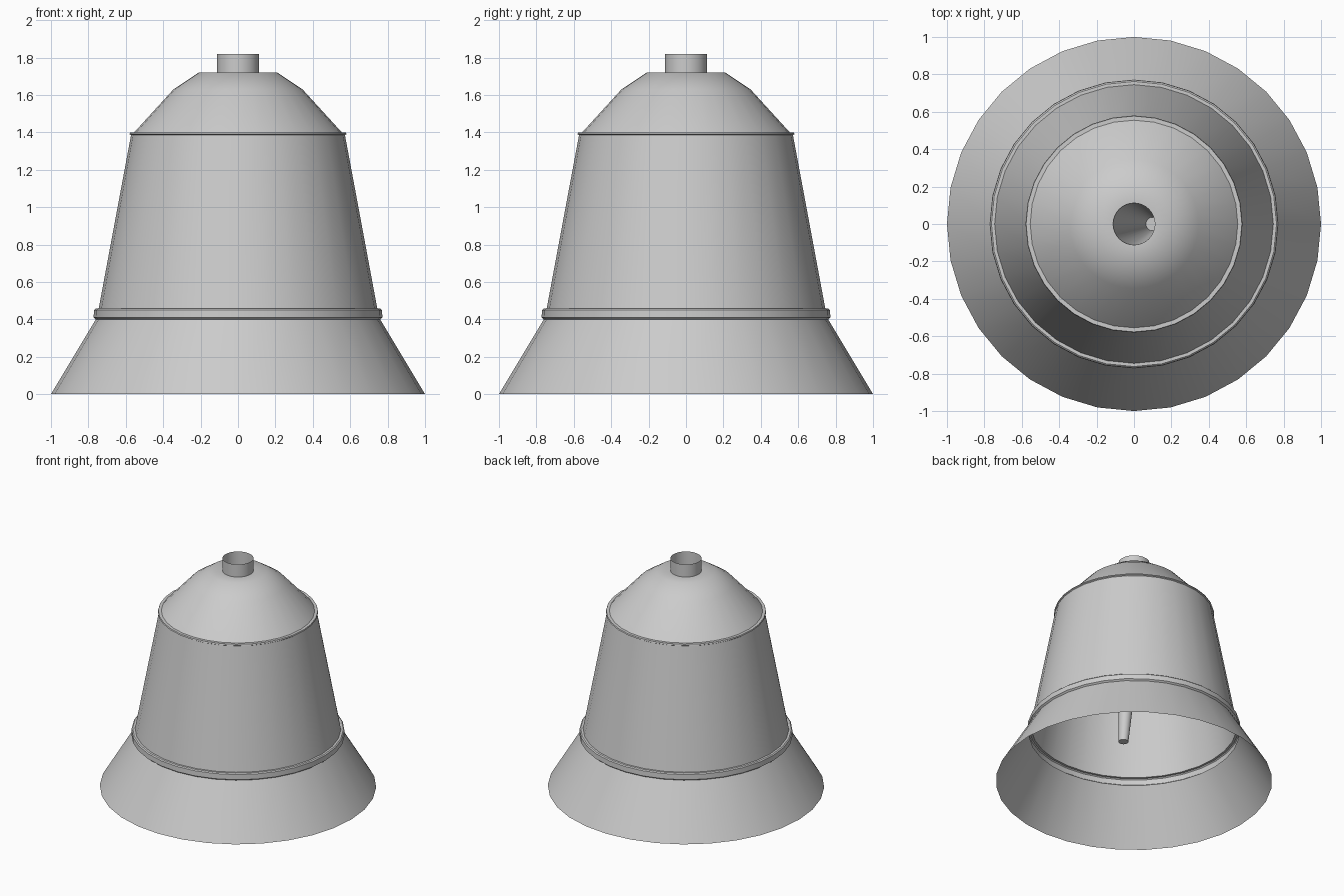
import bpy, bmesh, math

if "Cube" in bpy.data.objects:
    bpy.data.objects.remove(bpy.data.objects["Cube"])

SEG = 32


def loft(name, rings, cap=False, angle=40):
    """Open skin through circular rings given as (radius, z, x offset)."""
    bm = bmesh.new()
    loops = []
    for r, z, ox in rings:
        loops.append([bm.verts.new((ox + r * math.cos(2 * math.pi * i / SEG),
                                    r * math.sin(2 * math.pi * i / SEG), z))
                      for i in range(SEG)])
    for a, b in zip(loops, loops[1:]):
        for i in range(SEG):
            j = (i + 1) % SEG
            bm.faces.new((a[i], a[j], b[j], b[i]))
    if cap:
        bm.faces.new(list(reversed(loops[0])))
    me = bpy.data.meshes.new(name)
    bm.to_mesh(me)
    bm.free()
    ob = bpy.data.objects.new(name, me)
    bpy.context.collection.objects.link(ob)
    bpy.ops.object.select_all(action='DESELECT')
    ob.select_set(True)
    bpy.context.view_layer.objects.active = ob
    bpy.ops.object.shade_smooth_by_angle(angle=math.radians(angle))
    return ob


def lathe(name, profile, angle=40):
    return loft(name, [(r, z, 0) for r, z in profile], angle=angle)


# Flared skirt with the lower raised band
lathe("skirt", [(1.0, 0), (0.76, 0.40)])
lathe("lower_band", [(0.76, 0.40), (0.772, 0.41), (0.77, 0.45), (0.762, 0.457), (0.745, 0.457)], 25)

# Tapered waist with the thin upper band
lathe("waist", [(0.745, 0.457), (0.572, 1.385)])
lathe("upper_band", [(0.572, 1.385), (0.58, 1.39), (0.577, 1.40), (0.555, 1.40)], 25)

# Shoulder dome, flat shoulder and open crown tube
lathe("dome", [(0.555, 1.40), (0.345, 1.63), (0.21, 1.72), (0.112, 1.72)])
lathe("crown_tube", [(0.112, 1.72), (0.112, 1.82)])

# Hollow clapper, tapering from the crown and swung to one side
loft("clapper", [(0.036, 0.29, 0.1), (0.112, 1.72, 0)], cap=True)
